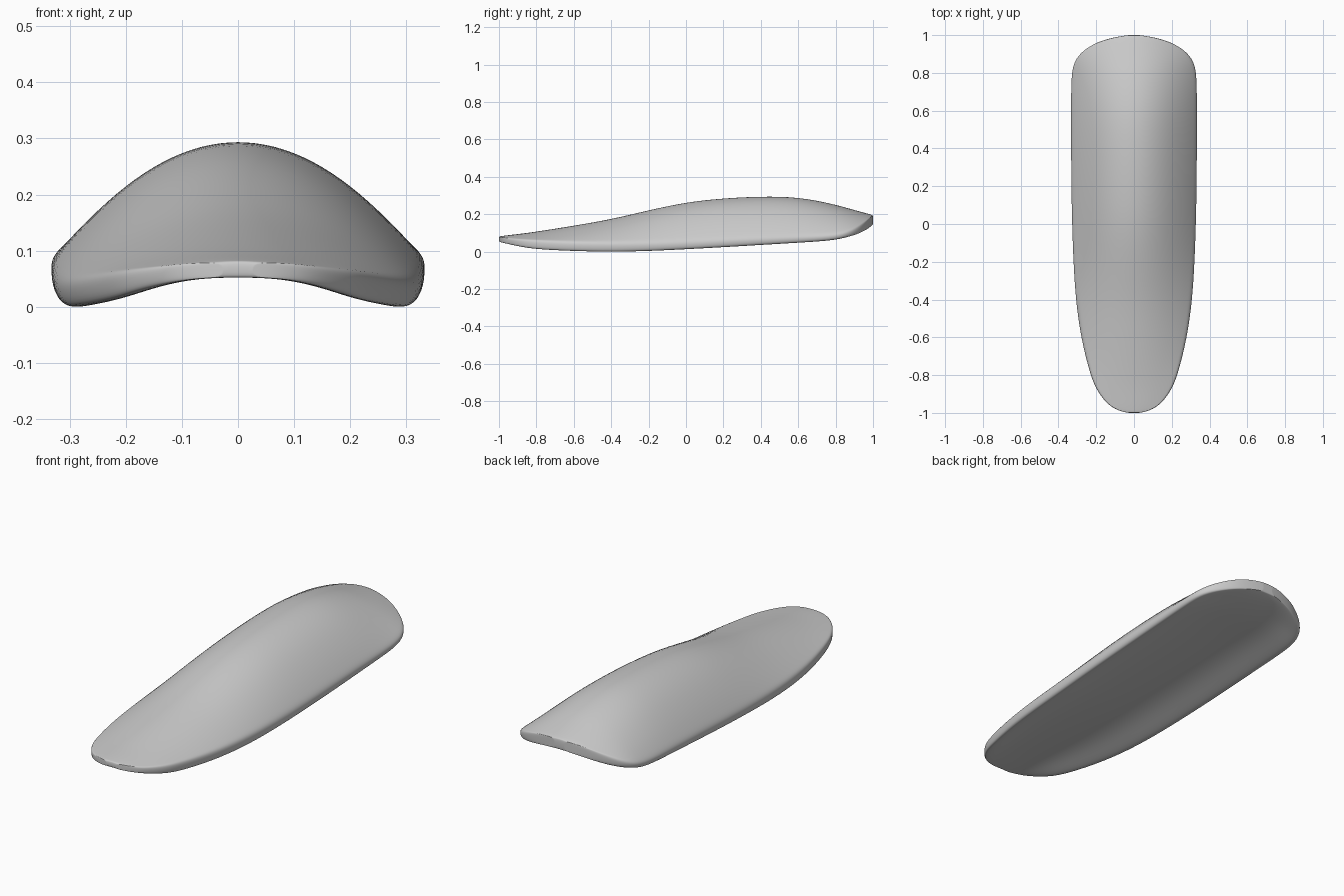
import bpy, bmesh

if "Cube" in bpy.data.objects:
    bpy.data.objects.remove(bpy.data.objects["Cube"])

# Lengthwise stations: y, half width, crown height, rim top, rim bottom, underside height
STATIONS = [
    (-1.0, .025, .080, .079, .053, .053), (-.994, .06, .082, .078, .051, .052),
    (-.98, .10, .084, .076, .048, .052), (-.95, .145, .088, .071, .040, .052),
    (-.88, .197, .096, .065, .025, .053), (-.8, .231, .107, .060, .012, .054),
    (-.6, .281, .139, .051, .002, .055), (-.4, .308, .174, .048, -.002, .057),
    (-.2, .32, .223, .050, .002, .062), (0, .327, .267, .057, .012, .071),
    (.2, .331, .288, .067, .023, .081), (.4, .332, .298, .077, .035, .092),
    (.6, .332, .295, .084, .047, .103), (.78, .332, .258, .090, .058, .110),
    (.86, .318, .235, .106, .076, .117), (.92, .27, .218, .132, .094, .124),
    (.965, .19, .205, .164, .117, .132), (.985, .12, .199, .182, .132, .138),
    (.996, .06, .195, .190, .141, .142), (1.0, .025, .193, .192, .144, .144),
]


def half_section(w, crown, rim_top, rim_bot, under):
    """Half of the cross-section, from crown around the rim to underside."""
    pts = [(w * u, rim_top + (crown - rim_top) * (1 - u * u))
           for u in (0, .2, .4, .6, .8, .93)]
    pts += [(w, rim_top), (w * 1.005, (rim_top + rim_bot) / 2),
            (w * .985, rim_bot), (w * .92, rim_bot)]
    pts += [(w * u, rim_bot + (under - rim_bot) * (1 - (u / .88) ** 2.5))
            for u in (.8, .6, .4, .2, 0)]
    return pts


# Domed body with shallow hollow underside: loft mirrored half-sections along y
bm = bmesh.new()
rings = []
for y, *dims in STATIONS:
    half = half_section(*dims)
    loop = half + [(-x, z) for x, z in half[-2:0:-1]]
    rings.append([bm.verts.new((x, y, z)) for x, z in loop])
n = len(rings[0])
for a, b in zip(rings, rings[1:]):
    for i in range(n):
        j = (i + 1) % n
        bm.faces.new((a[i], a[j], b[j], b[i]))

# Narrow end caps, as quads from crown to underside
for r in (rings[0], rings[-1]):
    m = n // 2
    for half in (r[:m + 1], [r[0]] + r[:m - 1:-1]):
        k = len(half) - 1
        for i in range(k // 2):
            quad = [half[i], half[i + 1], half[k - i - 1], half[k - i]]
            bm.faces.new(list(dict.fromkeys(quad)))
bmesh.ops.recalc_face_normals(bm, faces=bm.faces)

mesh = bpy.data.meshes.new("domed_body")
bm.to_mesh(mesh)
bm.free()
body = bpy.data.objects.new("domed_body", mesh)
bpy.context.collection.objects.link(body)
for p in mesh.polygons:
    p.use_smooth = True
sub = body.modifiers.new("smooth", 'SUBSURF')
sub.levels = sub.render_levels = 2
